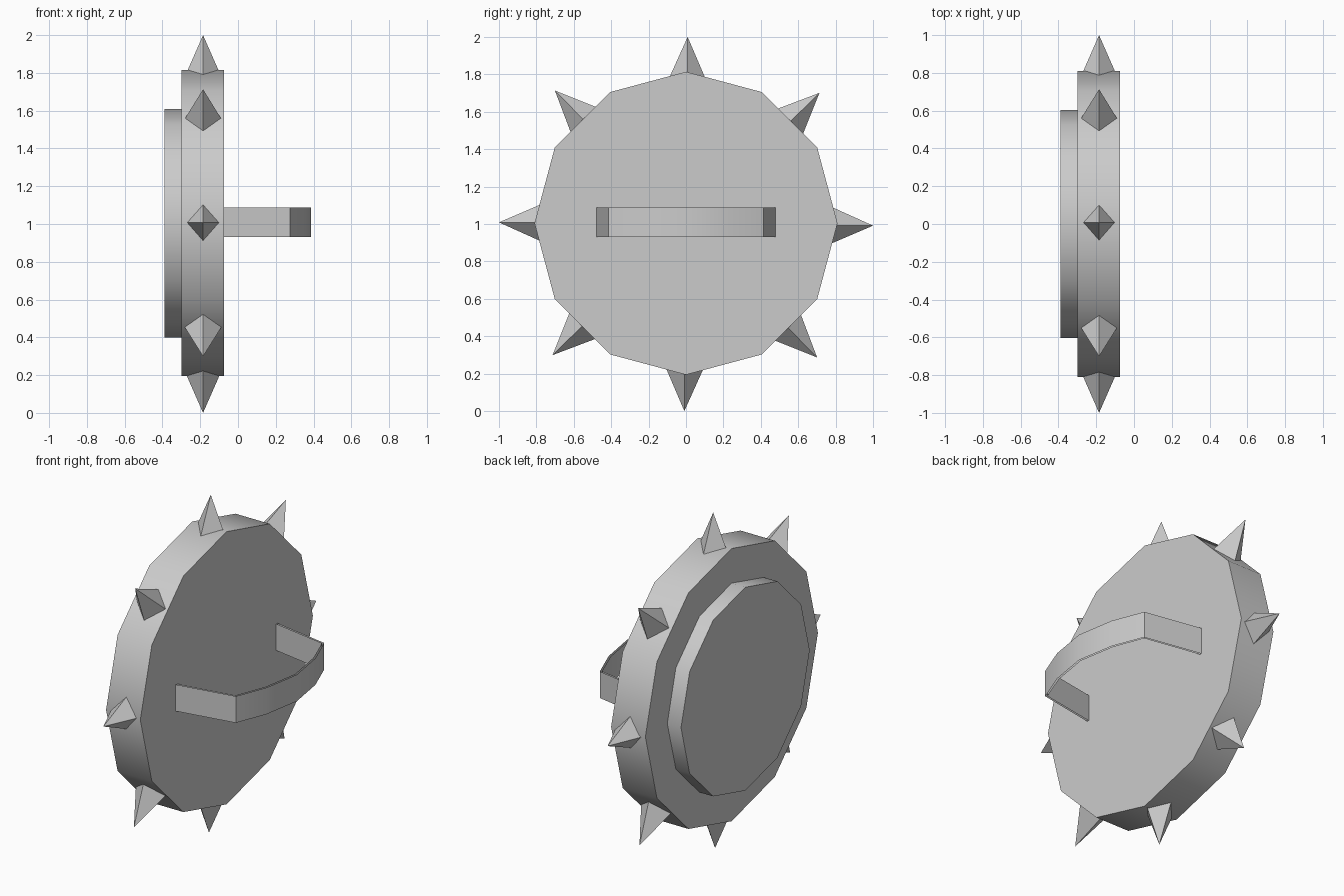
import bpy, bmesh, math
from mathutils import Matrix, Vector

cube = bpy.data.objects.get("Cube")
if cube:
    bpy.data.objects.remove(cube)

CENTRE = Vector((-0.185, 0, 1.0))

grey = bpy.data.materials.new("plain_grey")
grey.use_nodes = True
colour = (0.6, 0.6, 0.6, 1)
grey.diffuse_color = colour
bsdf = next(n for n in grey.node_tree.nodes if n.type == 'BSDF_PRINCIPLED')
bsdf.inputs["Base Color"].default_value = colour


def finish(bm, name):
    """Turn a bmesh into a grey object, smooth on the shallow edges."""
    mesh = bpy.data.meshes.new(name)
    bm.to_mesh(mesh)
    bm.free()
    mesh.materials.append(grey)
    obj = bpy.data.objects.new(name, mesh)
    bpy.context.collection.objects.link(obj)
    bpy.ops.object.select_all(action='DESELECT')
    obj.select_set(True)
    bpy.context.view_layer.objects.active = obj
    bpy.ops.object.shade_smooth_by_angle(angle=math.radians(40))
    return obj


def disc(name, radius, x_min, x_max):
    """Twelve-sided plate lying across the x axis."""
    bm = bmesh.new()
    place = (Matrix.Translation(((x_min + x_max) / 2, 0, CENTRE.z + 0.004))
             @ Matrix.Rotation(math.pi / 2, 4, 'Y'))
    bmesh.ops.create_cone(bm, cap_ends=True, segments=12, radius1=radius,
                          radius2=radius, depth=x_max - x_min, matrix=place)
    finish(bm, name)


# Shield body and the raised plate on its face
disc("shield_body", 0.81, -0.3, -0.075)
disc("raised_plate", 0.604, -0.39, -0.3)

# Eight pyramid spikes around the rim
TIP, ROOT = 1.0, 0.75
for i in range(8):
    bm = bmesh.new()
    turn = Matrix.Rotation(math.radians(i * 45 - 0.5), 4, 'X')
    place = (Matrix.Translation(CENTRE) @ turn
             @ Matrix.Translation((0, 0, (TIP + ROOT) / 2)))
    bmesh.ops.create_cone(bm, cap_ends=True, segments=4, radius1=0.11,
                          radius2=0, depth=TIP - ROOT, matrix=place)
    finish(bm, f"rim_spike_{i + 1}")

# Bowed arm strap: half path mirrored in y, as a thin double-walled ribbon
half = [(-0.075, -0.478), (0.276, -0.415), (0.349, -0.228)]
path = half + [(0.387, 0)] + [(x, -y) for x, y in reversed(half)]
bm = bmesh.new()
rows = [[bm.verts.new((x, y, z)) for x, y in path] for z in (0.93, 1.088)]
for a, b, c, d in zip(rows[0], rows[0][1:], rows[1][1:], rows[1]):
    bm.faces.new((a, b, c, d))
strap = finish(bm, "arm_strap")
wall = strap.modifiers.new("inner_wall", 'SOLIDIFY')
wall.thickness = 0.012
wall.offset = -1
wall.use_rim = False
